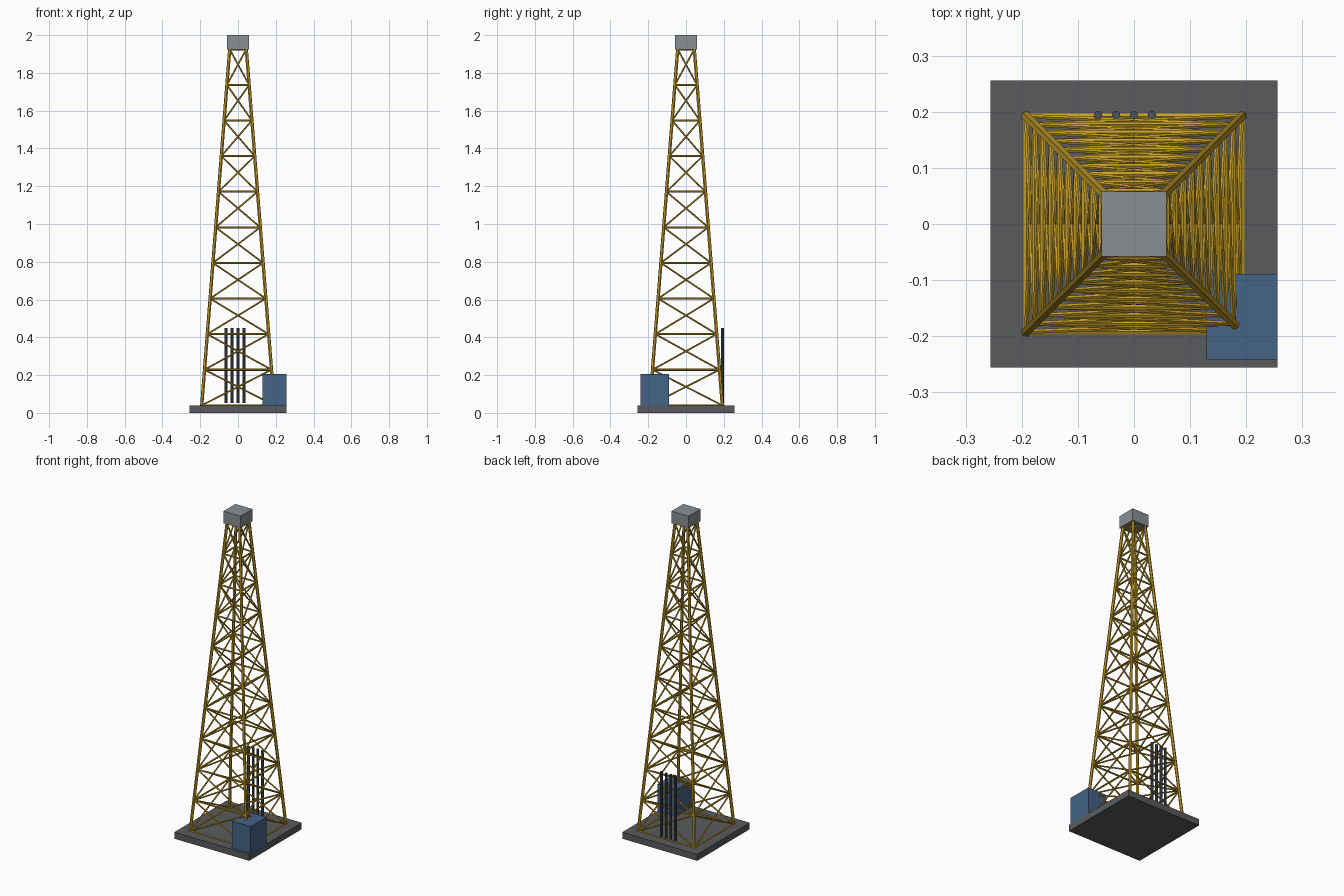
import bpy, bmesh
from mathutils import Vector, Matrix

if "Cube" in bpy.data.objects:
    bpy.data.objects.remove(bpy.data.objects["Cube"])

BASE_TOP, CAP_BOTTOM = 0.04, 1.925
LEVELS = 10


def material(name, rgb):
    m = bpy.data.materials.new(name)
    m.diffuse_color = (*rgb, 1)
    m.use_nodes = True
    m.node_tree.nodes["Principled BSDF"].inputs["Base Color"].default_value = m.diffuse_color
    return m


yellow = material("yellow paint", (0.56, 0.34, 0.02))
dark_grey = material("dark grey", (0.10, 0.105, 0.11))
light_grey = material("light grey", (0.25, 0.275, 0.29))
blue = material("blue paint", (0.058, 0.125, 0.24))
pipe_grey = material("pipe grey", (0.075, 0.085, 0.105))


def finish(name, bm, mat):
    me = bpy.data.meshes.new(name)
    bm.to_mesh(me)
    bm.free()
    me.materials.append(mat)
    ob = bpy.data.objects.new(name, me)
    bpy.context.collection.objects.link(ob)
    return ob


def box(name, lo, hi, mat):
    lo, hi = Vector(lo), Vector(hi)
    bm = bmesh.new()
    bmesh.ops.create_cube(bm, size=1, matrix=Matrix.Translation((lo + hi) / 2)
                          @ Matrix.Diagonal((*(hi - lo), 1)))
    finish(name, bm, mat)


def bars(name, segments, radius, mat, sides=6):
    bm = bmesh.new()
    for a, b in segments:
        a, b = Vector(a), Vector(b)
        d = b - a
        rot = d.to_track_quat('Z', 'Y').to_matrix().to_4x4()
        bmesh.ops.create_cone(bm, cap_ends=True, segments=sides, radius1=radius,
                              radius2=radius, depth=d.length,
                              matrix=Matrix.Translation((a + b) / 2) @ rot)
    finish(name, bm, mat)


def corner(i, level):
    """Centre of leg i at a bracing level."""
    t = level / LEVELS
    h = 0.192 + (0.044 - 0.192) * t
    sx, sy = [(-1, -1), (1, -1), (1, 1), (-1, 1)][i % 4]
    return (sx * h, sy * h, BASE_TOP + (CAP_BOTTOM - BASE_TOP) * t)


# Base slab, crown block and cabin
box("base_slab", (-0.256, -0.256, 0), (0.256, 0.256, BASE_TOP), dark_grey)
box("crown_block", (-0.058, -0.058, CAP_BOTTOM), (0.058, 0.058, 2.0), light_grey)
box("control_cabin", (0.129, -0.242, BASE_TOP), (0.256, -0.089, 0.206), blue)

# Tapered tower legs
bars("tower_legs", [(corner(i, 0), corner(i, LEVELS)) for i in range(4)], 0.009, yellow)

# Horizontal rings
bars("horizontal_braces", [(corner(i, k), corner(i + 1, k))
                           for k in range(LEVELS + 1) for i in range(4)], 0.0055, yellow)

# Crossed diagonals on every face
diagonals = []
for k in range(LEVELS):
    for i in range(4):
        diagonals += [(corner(i, k), corner(i + 1, k + 1)),
                      (corner(i + 1, k), corner(i, k + 1))]
bars("diagonal_braces", diagonals, 0.0045, yellow)

# Row of standing drill pipes at the back
bars("drill_pipes", [((x, 0.194, 0.052), (x, 0.194, 0.45))
                     for x in (-0.064, -0.032, 0, 0.032)], 0.0077, pipe_grey, 8)
